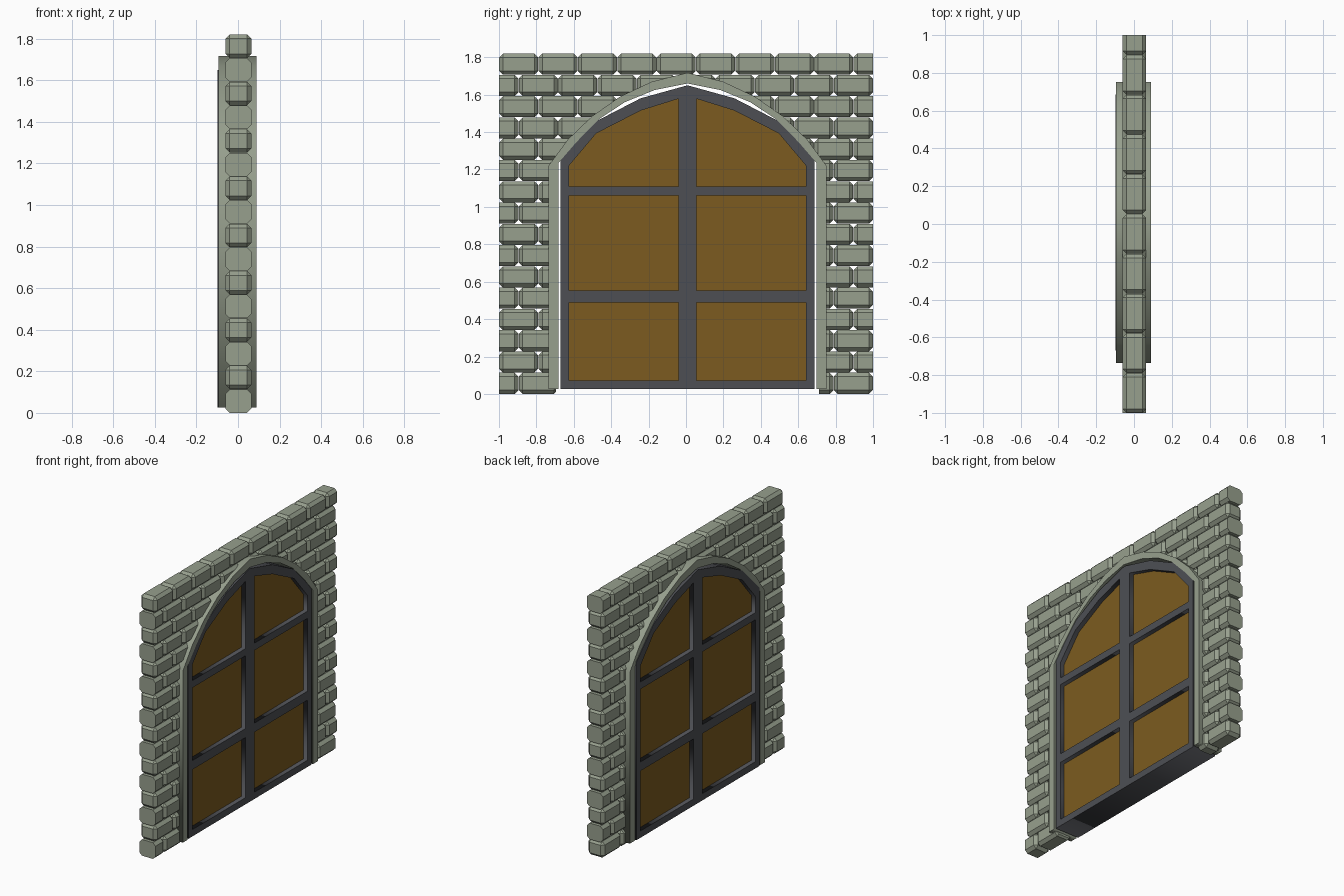
import bpy, bmesh, math
from mathutils import Matrix, Vector

if "Cube" in bpy.data.objects:
    bpy.data.objects.remove(bpy.data.objects["Cube"])


def material(name, rgb):
    m = bpy.data.materials.new(name)
    m.diffuse_color = (*rgb, 1)
    m.use_nodes = True
    m.node_tree.nodes["Principled BSDF"].inputs["Base Color"].default_value = m.diffuse_color
    return m


STONE = material("stone", (0.31, 0.35, 0.27))
IRON = material("dark_frame", (0.075, 0.078, 0.088))
WOOD = material("wood", (0.20, 0.105, 0.014))
MID = 0.008  # the opening's centre line in y


def slab(name, loops, x0, x1, mat=None):
    """Extrude flat (y, z) outlines along x; inner loops become holes."""
    cu = bpy.data.curves.new(name, 'CURVE')
    cu.dimensions = '2D'
    cu.fill_mode = 'BOTH'
    cu.extrude = (x1 - x0) / 2
    for pts in loops:
        s = cu.splines.new('POLY')
        s.points.add(len(pts) - 1)
        for p, (y, z) in zip(s.points, pts):
            p.co = (y, z, 0, 1)
        s.use_cyclic_u = True
    ob = bpy.data.objects.new(name, cu)
    bpy.context.collection.objects.link(ob)
    ob.location.x = (x0 + x1) / 2
    ob.rotation_euler = (math.pi / 2, 0, math.pi / 2)
    if mat:
        cu.materials.append(mat)
    bpy.ops.object.select_all(action='DESELECT')
    ob.select_set(True)
    bpy.context.view_layer.objects.active = ob
    bpy.ops.object.convert(target='MESH')
    return bpy.context.view_layer.objects.active


def arch(half):
    """Mirror a half outline (foot to apex) about the centre line."""
    return ([(MID - d, z) for d, z in half] +
            [(MID + d, z) for d, z in reversed(half) if d > 0])


# Stone surround
outer = arch([(0.743, 0.025), (0.743, 1.22), (0.64, 1.36), (0.51, 1.485),
              (0.36, 1.59), (0.19, 1.67), (0, 1.717)])
inner = arch([(0.69, 0.025), (0.69, 1.235), (0.595, 1.345), (0.475, 1.468),
              (0.335, 1.56), (0.175, 1.625), (0, 1.66)])
slab("stone_arch", [outer + inner[::-1]], -0.094, 0.09, STONE)

# Dark window frame with six openings
frame = arch([(0.678, 0.025), (0.678, 1.265), (0.488, 1.458),
              (0.252, 1.58), (0, 1.65)])
W, B = 0.634, 0.049  # outer and inner pane edges from the centre line
panes = []
for s in (-1, 1):
    for z0, z1 in ((0.072, 0.49), (0.553, 1.06)):
        panes.append([(W, z0), (B, z0), (B, z1), (W, z1)])
    panes.append([(W, 1.11), (B, 1.11), (B, 1.578), (0.25, 1.515),
                  (0.488, 1.393), (W, 1.22)])
    panes[-3:] = [[(MID + s * d, z) for d, z in p] for p in panes[-3:]]
slab("window_frame", [frame] + panes, -0.098, 0.086, IRON)

# Wooden panels: one sheet behind the openings
sheet = arch([(0.65, 0.05), (0.65, 1.235), (0.488, 1.415), (0.25, 1.54), (0, 1.61)])
slab("wood_panels", [sheet], -0.066, 0.054, WOOD)

# Bricks in running bond, bevelled all round
L, H = 2 / 9.5, 1.82 / 16
bm = bmesh.new()
for row in range(16):
    start = -1 if row % 2 else -1 - L / 2
    for i in range(10):
        c = Vector((0.002, start + (i + 0.5) * L, (row + 0.5) * H))
        bmesh.ops.create_cube(bm, size=1, matrix=Matrix.Translation(c) @
                              Matrix.Diagonal((0.124, L - 0.002, H - 0.001, 1)))
bmesh.ops.bevel(bm, geom=bm.edges[:], offset=0.02, segments=1, affect='EDGES')
# Trim the half bricks flush with the wall ends
for s in (-1, 1):
    bmesh.ops.bisect_plane(bm, geom=bm.verts[:] + bm.edges[:] + bm.faces[:],
                           plane_co=(0, s, 0), plane_no=(0, s, 0), clear_outer=True)
    bmesh.ops.holes_fill(bm, edges=[e for e in bm.edges if e.is_boundary])
bmesh.ops.recalc_face_normals(bm, faces=bm.faces[:])
me = bpy.data.meshes.new("brick_wall")
bm.to_mesh(me)
bm.free()
me.materials.append(STONE)
wall = bpy.data.objects.new("brick_wall", me)
bpy.context.collection.objects.link(wall)

# Cut the arched opening through the bricks
hole = arch([(0.702, -0.2), (0.702, 1.235), (0.607, 1.352), (0.485, 1.475),
             (0.343, 1.57), (0.18, 1.637), (0, 1.672)])
cutter = slab("opening_cutter", [hole], -0.3, 0.3)
cutter.hide_render = True
mod = wall.modifiers.new("opening", 'BOOLEAN')
mod.operation = 'DIFFERENCE'
mod.solver = 'EXACT'
mod.object = cutter
bpy.ops.object.select_all(action='DESELECT')
wall.select_set(True)
bpy.context.view_layer.objects.active = wall
bpy.ops.object.modifier_apply(modifier="opening")
bpy.data.objects.remove(cutter)
